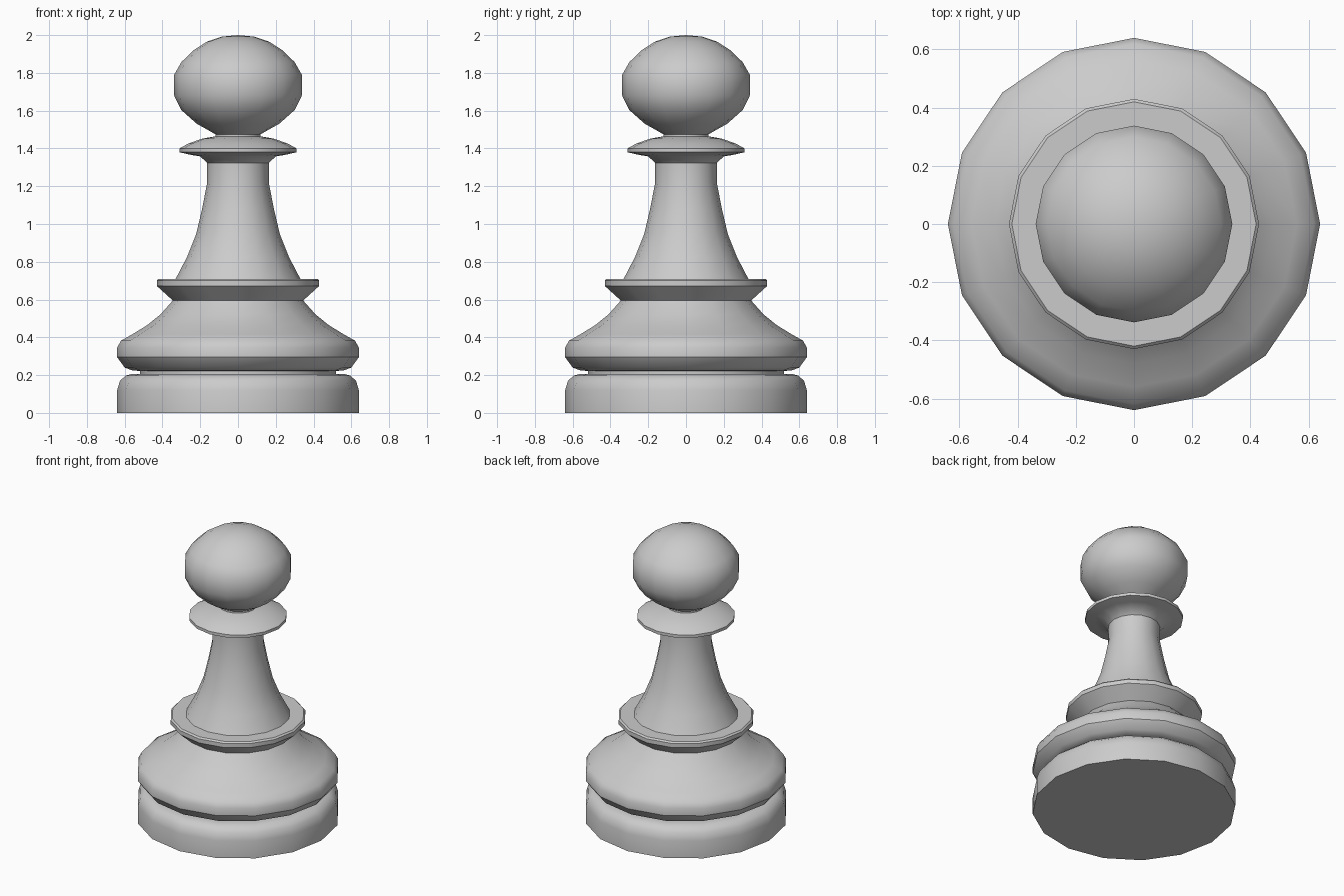
import bpy, bmesh
from math import cos, sin, tau, radians

if "Cube" in bpy.data.objects:
    bpy.data.objects.remove(bpy.data.objects["Cube"])

SIDES = 16


def lathe(name, profile):
    """Turn (radius, height) points, bottom to top, around z; radius 0 closes to a point."""
    bm = bmesh.new()
    rings = []
    for r, z in profile:
        if r == 0:
            rings.append([bm.verts.new((0, 0, z))] * SIDES)
        else:
            rings.append([bm.verts.new((r * cos(tau * i / SIDES), r * sin(tau * i / SIDES), z))
                          for i in range(SIDES)])
    for low, high in zip(rings, rings[1:]):
        for i in range(SIDES):
            j = (i + 1) % SIDES
            corners = [low[i], low[j], high[j], high[i]]
            bm.faces.new(list(dict.fromkeys(corners)))
    bmesh.ops.recalc_face_normals(bm, faces=bm.faces)
    # open parts: make sure the skin faces away from the axis
    if sum(f.normal.x * f.calc_center_median().x + f.normal.y * f.calc_center_median().y
           for f in bm.faces) < 0:
        bmesh.ops.reverse_faces(bm, faces=bm.faces)
    mesh = bpy.data.meshes.new(name)
    bm.to_mesh(mesh)
    bm.free()
    obj = bpy.data.objects.new(name, mesh)
    bpy.context.collection.objects.link(obj)
    bpy.ops.object.select_all(action='DESELECT')
    obj.select_set(True)
    bpy.context.view_layer.objects.active = obj
    bpy.ops.object.shade_smooth_by_angle(angle=radians(35))
    return obj


# Plinth with rounded top edge and the groove above it
lathe("base", [(0, 0), (0.64, 0), (0.64, 0.12), (0.625, 0.17), (0.595, 0.197),
               (0.56, 0.207), (0.52, 0.207), (0.52, 0.222)])

# Bulging foot that sweeps in to the waist
lathe("foot", [(0.52, 0.222), (0.56, 0.225), (0.60, 0.24), (0.64, 0.295), (0.64, 0.345),
               (0.62, 0.382), (0.56, 0.416), (0.48, 0.465), (0.41, 0.522), (0.345, 0.595)])

# Flared ring under the stem
lathe("lower_ring", [(0.345, 0.595), (0.43, 0.672), (0.43, 0.70), (0.42, 0.71), (0.33, 0.71)])

# Concave tapering stem
lathe("stem", [(0.33, 0.71), (0.27, 0.825), (0.222, 0.945), (0.19, 1.08),
               (0.163, 1.22), (0.163, 1.323)])

# Thin collar with a short neck
lathe("collar", [(0.163, 1.323), (0.20, 1.358), (0.25, 1.366), (0.31, 1.38), (0.31, 1.40),
                 (0.265, 1.425), (0.19, 1.452), (0.12, 1.464), (0.12, 1.475)])

# Ball head
lathe("head", [(0.12, 1.475), (0.22, 1.532), (0.30, 1.603), (0.338, 1.68), (0.338, 1.79),
               (0.30, 1.857), (0.235, 1.92), (0.165, 1.965), (0.085, 1.992), (0, 2.0)])
